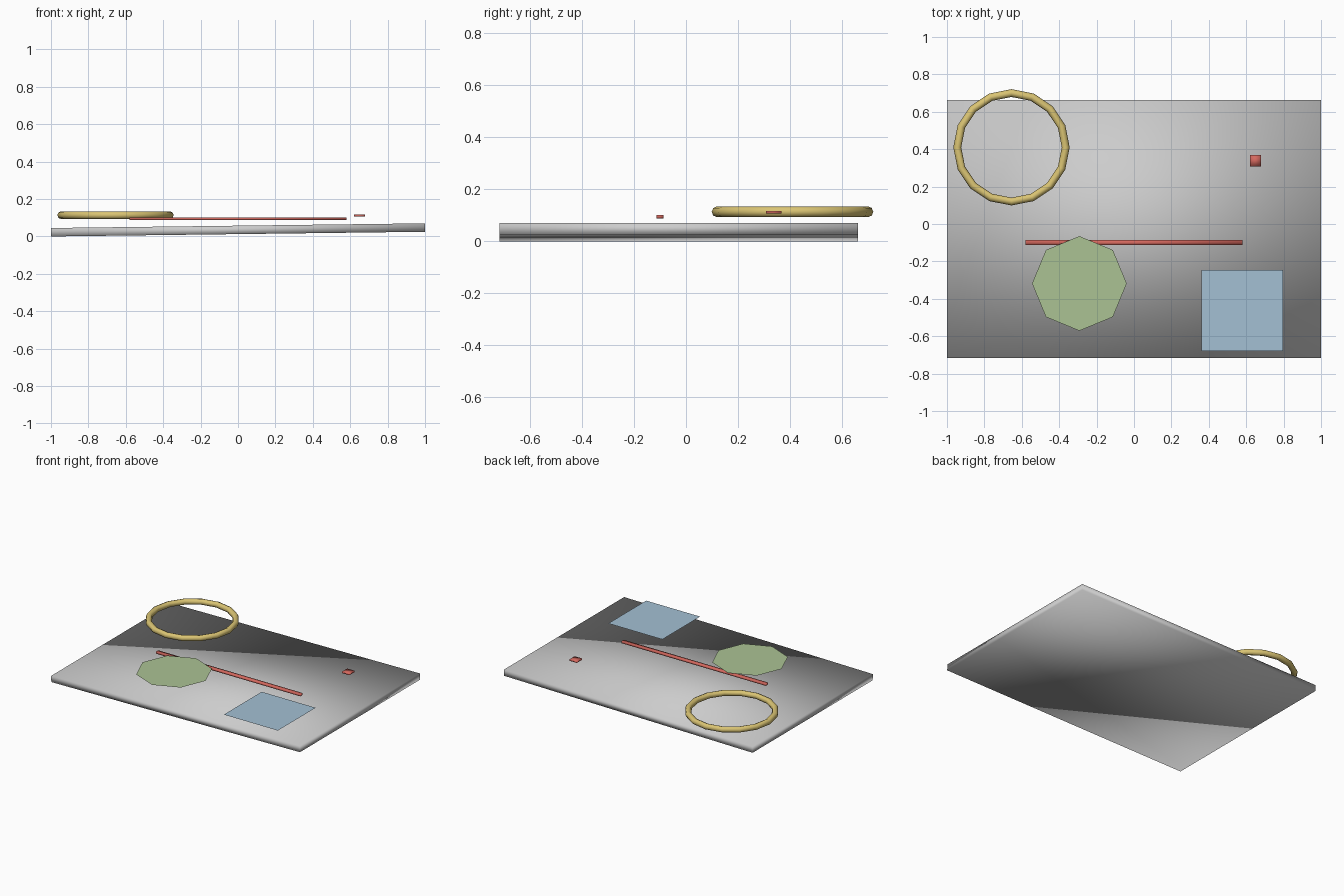
import bpy, bmesh, math
from mathutils import Matrix

if "Cube" in bpy.data.objects:
    bpy.data.objects.remove(bpy.data.objects["Cube"])


def material(name, rgb):
    m = bpy.data.materials.new(name)
    lin = [((c / 255 + 0.055) / 1.055) ** 2.4 for c in rgb]
    m.diffuse_color = (*lin, 1)
    m.use_nodes = True
    m.node_tree.nodes["Principled BSDF"].inputs["Base Color"].default_value = m.diffuse_color
    return m


GREY = material("light grey", (204, 204, 204))
GOLD = material("pale gold", (218, 196, 115))
RED = material("soft red", (212, 104, 94))
GREEN = material("sage green", (171, 194, 148))
BLUE = material("pale blue", (164, 192, 212))


def finish(obj, name, mat, smooth=True):
    obj.name = name
    obj.data.materials.append(mat)
    for p in obj.data.polygons:
        p.use_smooth = smooth
    return obj


def block(name, centre, size, mat, tilt=0):
    bpy.ops.mesh.primitive_cube_add(size=1)
    obj = bpy.context.object
    obj.data.transform(Matrix.Translation(centre) @ Matrix.Rotation(tilt, 4, 'Y')
                       @ Matrix.Diagonal((*size, 1)))
    return finish(obj, name, mat)


def sheet(name, centre, radius, sides, start, mat):
    # Flat regular polygon facing up
    bm = bmesh.new()
    angles = [start + math.tau * i / sides for i in range(sides)]
    bm.faces.new([bm.verts.new((centre[0] + radius * math.cos(a),
                                centre[1] + radius * math.sin(a),
                                centre[2])) for a in angles])
    mesh = bpy.data.meshes.new(name)
    bm.to_mesh(mesh)
    bm.free()
    obj = bpy.data.objects.new(name, mesh)
    bpy.context.collection.objects.link(obj)
    return finish(obj, name, mat, False)


# Slightly tilted base slab
block("base_slab", (0, -0.027, 0.035), (2, 1.38, 0.045), GREY, -math.atan(0.0125))

# Ring
bpy.ops.mesh.primitive_torus_add(major_segments=16, minor_segments=8,
                                 major_radius=0.29, minor_radius=0.021,
                                 location=(-0.655, 0.41, 0.1135))
finish(bpy.context.object, "ring", GOLD)

# Long bar and small tile
block("long_bar", (0, -0.1, 0.095), (1.162, 0.027, 0.014), RED)
block("small_tile", (0.65, 0.338, 0.112), (0.06, 0.06, 0.01), RED)

# Flat octagon and square
sheet("octagon_sheet", (-0.292, -0.318, 0.113), 0.253, 8, 0, GREEN)
sheet("square_sheet", (0.579, -0.462, 0.113), 0.307, 4, math.pi / 4, BLUE)
